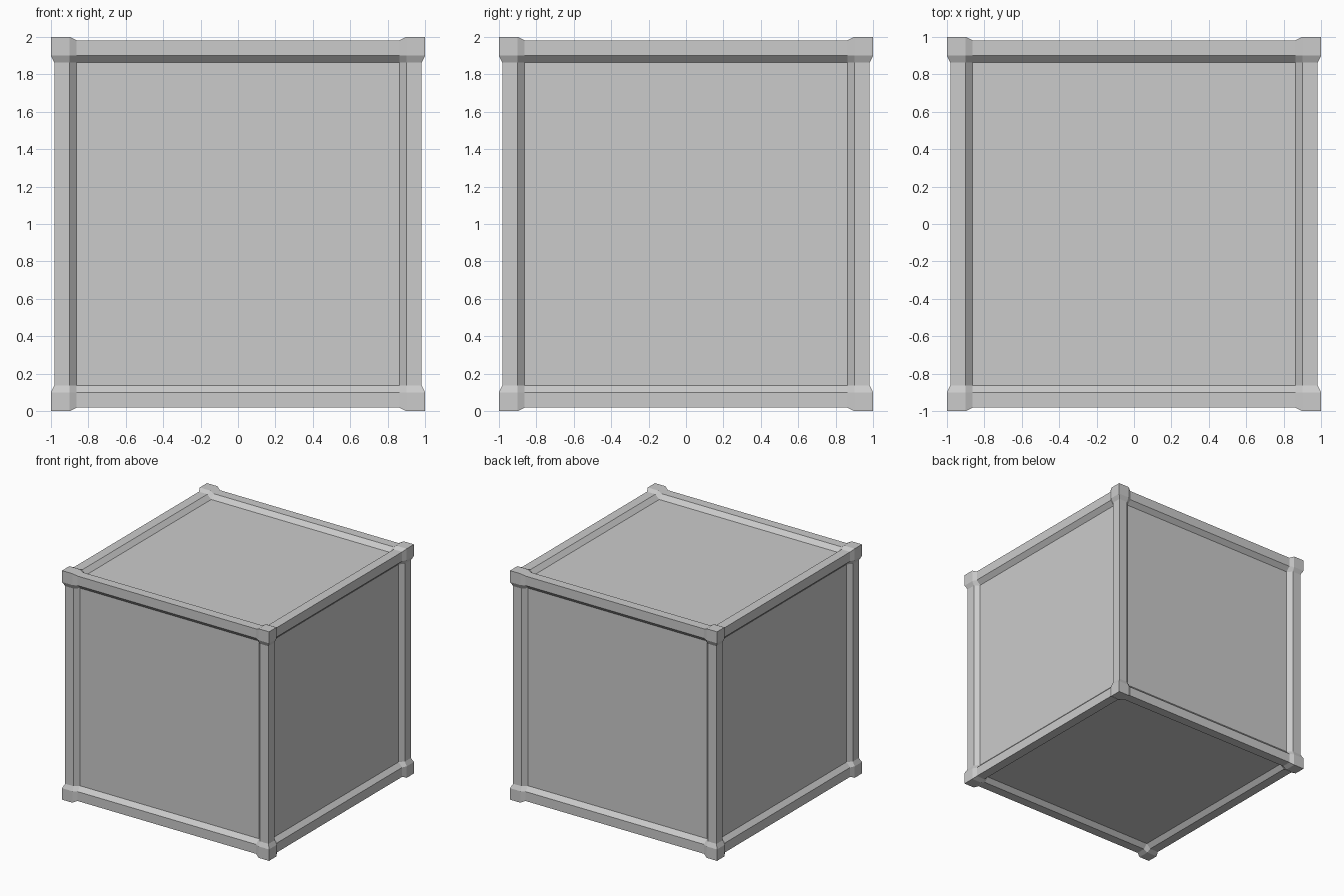
import bpy, bmesh
from mathutils import Vector

if "Cube" in bpy.data.objects:
    bpy.data.objects.remove(bpy.data.objects["Cube"])

OUTER, INNER = 0.90, 0.863        # start and end of the sloped borders
DEPTH = (1.0, 0.982, 0.946)       # corner block, edge beam, recessed panel

bm = bmesh.new()
bmesh.ops.create_cube(bm, size=2)

# Cut every side into corner blocks, edge beams and a panel
for axis in range(3):
    for cut in (-OUTER, -INNER, INNER, OUTER):
        normal = Vector((0, 0, 0))
        normal[axis] = 1
        bmesh.ops.bisect_plane(bm, geom=bm.verts[:] + bm.edges[:] + bm.faces[:],
                               dist=1e-5, plane_co=normal * cut, plane_no=normal)

# Sink beams and panels below the corner blocks
for v in bm.verts:
    co = v.co.copy()
    inside = sum(abs(c) < INNER + 0.01 for c in co)
    for i in range(3):
        if abs(co[i]) > 0.99:
            v.co[i] = DEPTH[inside] * (1 if co[i] > 0 else -1)
    v.co.z += 1

bmesh.ops.recalc_face_normals(bm, faces=bm.faces[:])
mesh = bpy.data.meshes.new("crate")
bm.to_mesh(mesh)
bm.free()
crate = bpy.data.objects.new("crate", mesh)
bpy.context.collection.objects.link(crate)
